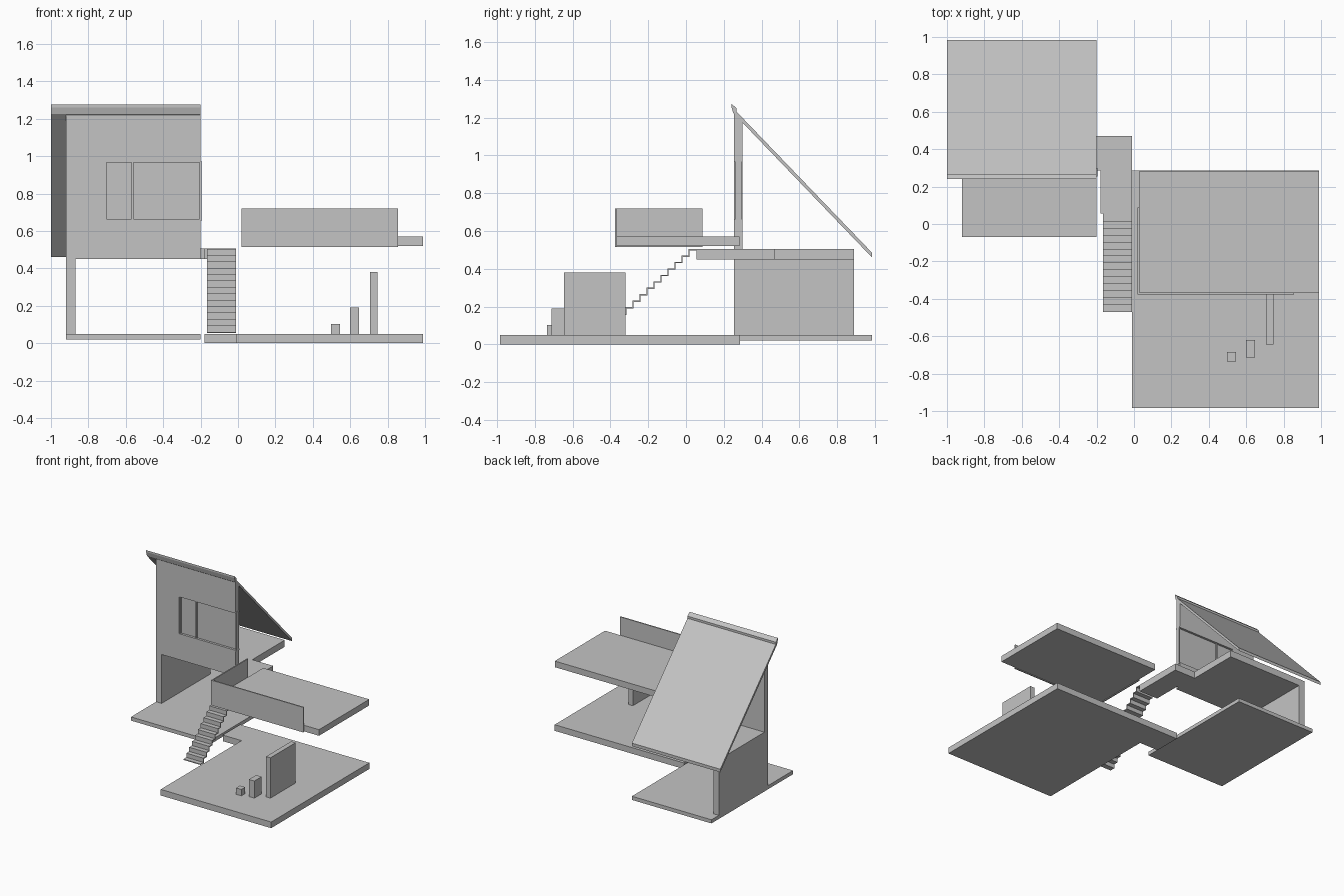
import bpy
import bmesh

old = bpy.data.objects.get("Cube")
if old:
    bpy.data.objects.remove(old, do_unlink=True)

GREY = (0.55, 0.55, 0.55, 1)
plaster = bpy.data.materials.new("plain_grey")
plaster.use_nodes = True
plaster.diffuse_color = GREY
plaster.node_tree.nodes["Principled BSDF"].inputs["Base Color"].default_value = GREY


def prism(name, profile, depth):
    """Extrude a 3D outline along the depth vector."""
    bm = bmesh.new()
    face = bm.faces.new([bm.verts.new(p) for p in profile])
    ext = bmesh.ops.extrude_face_region(bm, geom=[face])
    moved = [g for g in ext["geom"] if isinstance(g, bmesh.types.BMVert)]
    bmesh.ops.translate(bm, verts=moved, vec=depth)
    bmesh.ops.recalc_face_normals(bm, faces=bm.faces)
    mesh = bpy.data.meshes.new(name)
    bm.to_mesh(mesh)
    bm.free()
    mesh.materials.append(plaster)
    ob = bpy.data.objects.new(name, mesh)
    bpy.context.collection.objects.link(ob)
    return ob


def slab(name, outline, z0, z1):
    return prism(name, [(x, y, z0) for x, y in outline], (0, 0, z1 - z0))


def box(name, x, y, z):
    return slab(name, [(x[0], y[0]), (x[1], y[0]), (x[1], y[1]), (x[0], y[1])], *z)


def side_profile(name, points, x0, x1):
    return prism(name, [(x0, y, z) for y, z in points], (x1 - x0, 0, 0))


# Ground slabs, the main one with a small tab toward the house
slab("main_ground_slab", [(-0.01, -0.985), (0.99, -0.985), (0.99, 0.285),
                          (-0.18, 0.285), (-0.18, 0.06), (-0.01, 0.06)], 0, 0.05)
box("house_ground_slab", (-0.92, -0.2), (-0.07, 0.985), (0.02, 0.05))

# House side wall and upper floor
box("side_wall", (-0.92, -0.87), (0.255, 0.89), (0.05, 0.505))
box("upper_floor", (-0.87, -0.2), (0.255, 0.89), (0.45, 0.505))

# Front wall around the window opening, its top cut to the roof slope
WALL_Y = (0.255, 0.3)
WIN_X, WIN_Z = (-0.712, -0.195), (0.653, 0.975)
box("front_wall_end", (-0.92, WIN_X[0]), WALL_Y, (0.505, WIN_Z[1]))
box("front_wall_base", (WIN_X[0], -0.2), WALL_Y, (0.505, WIN_Z[0]))
side_profile("front_wall_top", [(0.255, WIN_Z[1]), (0.3, WIN_Z[1]),
                                (0.3, 1.18), (0.255, 1.225)], -0.92, -0.2)

# Window frame, mullion and recessed panes
T = 0.01
box("window_sill", WIN_X, WALL_Y, (WIN_Z[0], WIN_Z[0] + T))
box("window_head", WIN_X, WALL_Y, (WIN_Z[1] - T, WIN_Z[1]))
for name, x in (("left", WIN_X[0]), ("middle", -0.57), ("right", WIN_X[1] - T)):
    box("window_post_" + name, (x, x + T), (0.262, 0.293),
        (WIN_Z[0] + T, WIN_Z[1] - T))
box("window_panes", (WIN_X[0] + T, WIN_X[1] - T), (0.274, 0.282),
    (WIN_Z[0] + T, WIN_Z[1] - T))

# Pitched roof and ridge cap
side_profile("roof", [(0.25, 1.25), (0.985, 0.485), (0.985, 0.46), (0.25, 1.225)],
             -1, -0.2)
side_profile("ridge_cap", [(0.24, 1.275), (0.267, 1.25), (0.267, 1.232),
                           (0.25, 1.225), (0.24, 1.26)], -1, -0.2)

# Landing joining the stairs and the house
slab("stair_landing", [(-0.18, 0.055), (-0.01, 0.055), (-0.01, 0.47),
                       (-0.2, 0.47), (-0.2, 0.285), (-0.18, 0.285)], 0.45, 0.505)

# Open stairs of thin treads and risers
STEPS, RUN, RISE = 14, 0.0372, 0.0342
for i in range(STEPS):
    y, z = -0.47 + i * RUN, 0.06 + i * RISE
    box(f"stair_tread_{i + 1}", (-0.165, -0.01), (y, y + RUN + 0.006), (z - 0.007, z))
    if i:
        box(f"stair_riser_{i + 1}", (-0.165, -0.01), (y, y + 0.006),
            (z - RISE, z - 0.007))

# Raised deck with parapets on two sides
box("raised_deck", (0.03, 0.99), (-0.367, 0.283), (0.52, 0.57))
box("front_parapet", (0.02, 0.855), (-0.377, -0.367), (0.515, 0.72))
box("side_parapet", (0.02, 0.03), (-0.367, 0.087), (0.515, 0.72))

# Three standing blocks on the main slab
box("small_block", (0.497, 0.545), (-0.735, -0.685), (0.05, 0.102))
box("medium_block", (0.598, 0.647), (-0.713, -0.62), (0.05, 0.19))
box("tall_block", (0.705, 0.745), (-0.645, -0.32), (0.05, 0.38))
